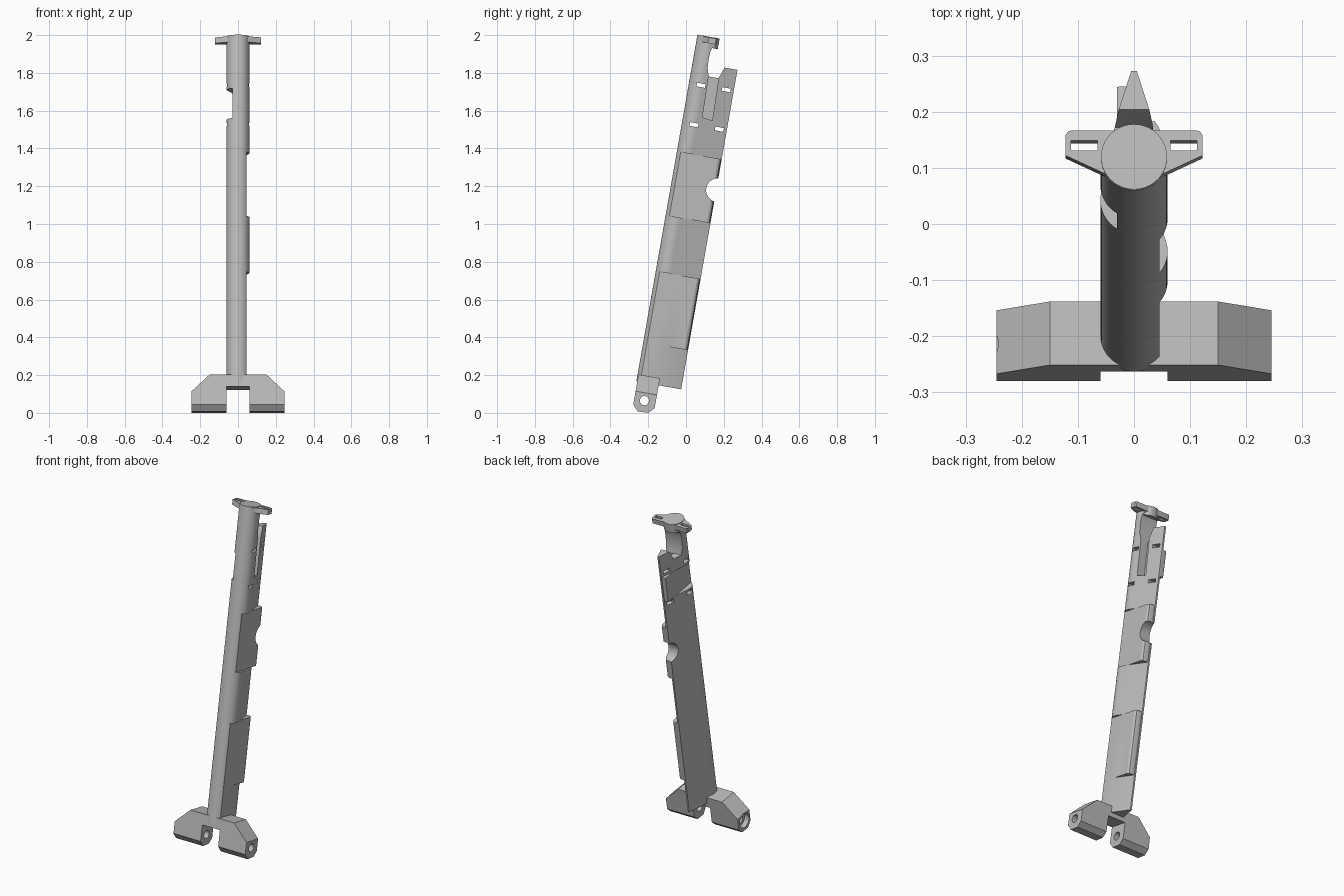
import bpy, bmesh, math
from mathutils import Matrix

cube = bpy.data.objects.get("Cube")
if cube:
    bpy.data.objects.remove(cube, do_unlink=True)

grey = bpy.data.materials.new("plain_grey")
grey.use_nodes = True
COLOUR = (0.5, 0.5, 0.5, 1)
grey.diffuse_color = COLOUR
grey.node_tree.nodes["Principled BSDF"].inputs["Base Color"].default_value = COLOUR

# Parts are built upright (x across, y to the back, z along the strut), then leaned back
LEAN = Matrix.Translation((0, -0.22, 0.065)) @ Matrix.Rotation(math.radians(-10), 4, 'X')
PLACE = {'x': lambda p, t: (t, p[0], p[1]),
         'y': lambda p, t: (p[0], t, p[1]),
         'z': lambda p, t: (p[0], p[1], t)}


def prism(name, pts, lo, hi, axis):
    """Extrude a 2D outline from lo to hi along an axis."""
    bm = bmesh.new()
    ends = [[bm.verts.new(PLACE[axis](p, t)) for p in pts] for t in (lo, hi)]
    for ring in ends:
        bm.faces.new(ring)
    n = len(pts)
    for i in range(n):
        j = (i + 1) % n
        bm.faces.new((ends[0][i], ends[0][j], ends[1][j], ends[1][i]))
    bmesh.ops.recalc_face_normals(bm, faces=bm.faces)
    mesh = bpy.data.meshes.new(name)
    bm.to_mesh(mesh)
    bm.free()
    mesh.materials.append(grey)
    ob = bpy.data.objects.new(name, mesh)
    bpy.context.collection.objects.link(ob)
    return ob


def rect(a0, a1, b0, b1):
    return [(a0, b0), (a1, b0), (a1, b1), (a0, b1)]


def arc(r, start, end, steps, cx=0, cy=0):
    angles = [math.radians(start + (end - start) * i / steps) for i in range(steps + 1)]
    return [(cx + r * math.cos(a), cy + r * math.sin(a)) for a in angles]


def circle(r, cx=0, cy=0):
    return arc(r, 0, 360, 40, cx, cy)[:-1]


def combine(target, tool, operation):
    bpy.context.view_layer.objects.active = target
    mod = target.modifiers.new("combine", 'BOOLEAN')
    mod.operation, mod.solver, mod.object = operation, 'EXACT', tool
    bpy.ops.object.modifier_apply(modifier=mod.name)
    bpy.data.objects.remove(tool, do_unlink=True)


def add(target, *shape):
    combine(target, prism("addition", *shape), 'UNION')


def cut(target, *shape):
    combine(target, prism("cutter", *shape), 'DIFFERENCE')


def finish(ob):
    bpy.ops.object.select_all(action='DESELECT')
    ob.select_set(True)
    bpy.context.view_layer.objects.active = ob
    bpy.ops.object.shade_smooth_by_angle(angle=math.radians(30))
    ob.matrix_world = LEAN


# Strut: round front tapering to a thin back edge
R, BACK = 0.06, 0.181
teardrop = arc(R, 20, -200, 44) + [(-0.005, BACK), (0.005, BACK)]
column = prism("column", teardrop, 0.0925, 1.94, 'z')

# Flat pads filling out the taper
right_pad = [(0, 0), (0.07, 0), (0.07, 0.155), (0.045, 0.162), (0.038, 0.174), (0.025, 0.178), (0, 0.178)]
left_pad = [(-x, y) for x, y in right_pad]
for lo, hi in ((0.303, 0.686), (0.986, 1.329)):
    add(column, right_pad, lo, hi, 'z')
add(column, left_pad, 1.51, 1.67, 'z')

# Pads and column shaved to a flat side
for lo, hi in ((0.05, 0.686), (0.986, 1.329)):
    cut(column, rect(0.045, 0.1, -0.1, 0.25), lo, hi, 'z')
cut(column, rect(-0.1, -0.03, -0.1, 0.25), 1.51, 1.67, 'z')

# Neck cut away behind the top, with a filleted back
neck = [(0.09, 1.749), (0.037, 1.749), (0.024, 1.79), (0.021, 1.835), (0.022, 1.875), (0.028, 1.9),
        (0.047, 1.925), (0.047, 2), (0.3, 2), (0.3, 1.81), (0.111, 1.81)]
cut(column, neck, -0.2, 0.2, 'x')

# Side groove, strap slots and rounded back notch
cut(column, [(0.042, 1.53), (0.096, 1.523), (0.09, 1.76), (0.037, 1.76)], 0, 0.2, 'x')
for y in (0.005, 0.141):
    for z in (1.484, 1.696):
        cut(column, rect(y - 0.023, y + 0.023, z - 0.01, z + 0.01), -0.2, 0.2, 'x')
cut(column, circle(0.063, 0.19, 1.165), -0.2, 0.2, 'x')
finish(column)

# Top plate with rounded front, wings and strap slots
wing = [(0.122, 0.003), (0.122, 0.04), (0.117, 0.047), (0.112, 0.048)]
plate = arc(R, -150, -30, 24) + wing + [(-x, y) for x, y in reversed(wing)]
top_plate = prism("top_plate", plate, 1.922, 1.953, 'z')
for s in (-1, 1):
    cut(top_plate, rect(*sorted((s * 0.065, s * 0.112)), 0.012, 0.03), 1.8, 2.1, 'z')
finish(top_plate)
finish(prism("top_cap", circle(R - 0.001), 1.90, 1.957, 'z'))

# Forked foot
side = [(-0.055, 0.131), (0.06, 0.131), (0.06, -0.03), (0.033, -0.06), (-0.025, -0.063), (-0.055, -0.03)]
foot = prism("forked_foot", side, -0.245, 0.245, 'x')
cut(foot, rect(-0.06, 0.06, -0.2, 0.067), -0.2, 0.2, 'y')
for s in (-1, 1):
    cut(foot, [(s * 0.15, 0.131), (s * 0.245, 0.041), (s * 0.3, -0.011), (s * 0.3, 0.2), (s * 0.15, 0.2)],
        -0.2, 0.2, 'y')
cut(foot, circle(0.024), -0.4, 0.4, 'x')
cut(foot, circle(0.044), -0.4, -0.215, 'x')
finish(foot)
